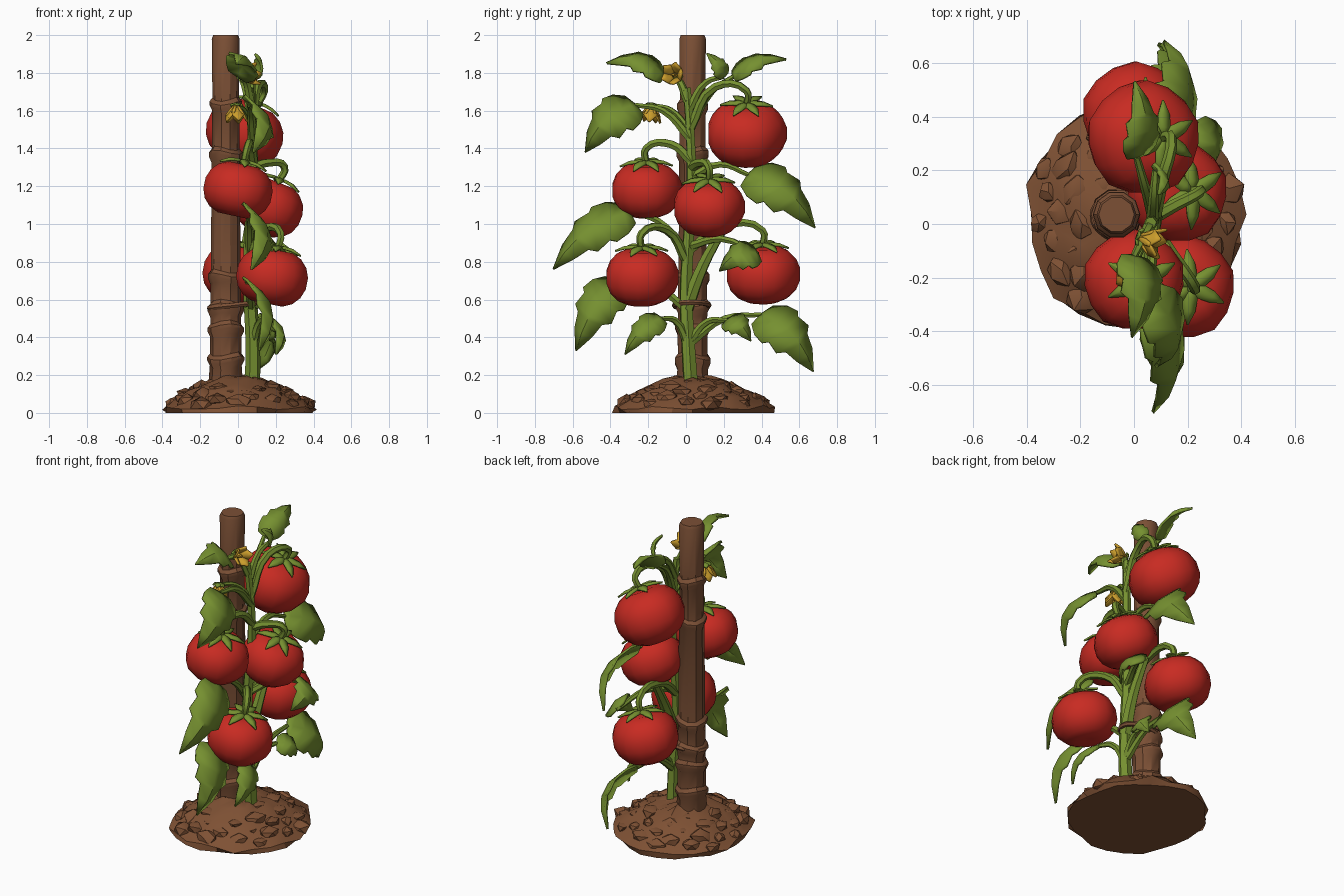
import bpy, bmesh, math, random
from mathutils import Vector, Matrix

random.seed(4)
if "Cube" in bpy.data.objects:
    bpy.data.objects.remove(bpy.data.objects["Cube"])


def material(name, red, green, blue):
    mat = bpy.data.materials.new(name)
    mat.use_nodes = True
    mat.diffuse_color = (red, green, blue, 1)
    shader = next(node for node in mat.node_tree.nodes if node.type == "BSDF_PRINCIPLED")
    shader.inputs["Base Color"].default_value = mat.diffuse_color
    return mat


BROWN = material("earth brown", .21, .082, .034)
WOOD = material("stake wood", .2, .08, .036)
GREEN = material("leaf green", .18, .28, .03)
RED = material("ripe red", .58, .024, .016)
YELLOW = material("flower yellow", .6, .34, .025)


def finish(name, bm, mat, angle=40, thick=0):
    bmesh.ops.recalc_face_normals(bm, faces=bm.faces)
    mesh = bpy.data.meshes.new(name)
    bm.to_mesh(mesh)
    bm.free()
    mesh.materials.append(mat)
    obj = bpy.data.objects.new(name, mesh)
    bpy.context.collection.objects.link(obj)
    if thick:
        solid = obj.modifiers.new("thickness", "SOLIDIFY")
        solid.thickness, solid.offset = thick, 0
    bpy.ops.object.select_all(action="DESELECT")
    obj.select_set(True)
    bpy.context.view_layer.objects.active = obj
    bpy.ops.object.shade_smooth_by_angle(angle=math.radians(angle))


def skin(bm, rows, closed):
    """Join successive rows of vertices with quads."""
    for low, high in zip(rows, rows[1:]):
        count = len(low)
        for i in range(count if closed else count - 1):
            j = (i + 1) % count
            bm.faces.new((low[i], low[j], high[j], high[i]))


def lathe(name, profile, sides, shape, mat, angle):
    """Turn a profile, letting shape(radius, height, direction) place each point."""
    bm = bmesh.new()
    rings = [[bm.verts.new(shape(r, z, math.tau * i / sides)) for i in range(sides)]
             for r, z in profile]
    skin(bm, rings, True)
    bm.faces.new(rings[0])
    bm.faces.new(rings[-1])
    finish(name, bm, mat, angle)


def tube(name, points, start, end, mat=GREEN, cyclic=False):
    """Tapered round stem through the given points."""
    curve = bpy.data.curves.new(name, "CURVE")
    curve.dimensions = "3D"
    curve.bevel_depth, curve.bevel_resolution, curve.resolution_u = 1, 1, 4
    curve.use_fill_caps = True
    spline = curve.splines.new("BEZIER")
    last = len(points) - 1
    spline.bezier_points.add(last)
    spline.use_cyclic_u = cyclic
    for i, (knot, place) in enumerate(zip(spline.bezier_points, points)):
        knot.co = place
        knot.handle_left_type = knot.handle_right_type = "AUTO"
        knot.radius = start + (end - start) * i / last
    helper = bpy.data.objects.new(name, curve)
    bpy.context.collection.objects.link(helper)
    graph = bpy.context.evaluated_depsgraph_get()
    bm = bmesh.new()
    bm.from_mesh(bpy.data.meshes.new_from_object(helper.evaluated_get(graph)))
    bpy.data.objects.remove(helper)
    finish(name, bm, mat, 50)


# Lobed outline: position along the midrib, share of the half width
OUTLINE = [(0, .05), (.06, .6), (.2, .9), (.36, 1), (.4, .8), (.58, .88), (.63, .58), (.8, .42), (1, .01)]


def leaf(base, tip, half, facing):
    along = tip - base
    side = along.cross(facing).normalized()
    up = side.cross(along).normalized()
    if up.z < 0:
        up.negate()
    bm = bmesh.new()
    rows = []
    for t, share in OUTLINE:
        width = half * share
        middle = base + along * t + up * half * 3.2 * t * (1 - t)
        edge = middle - up * width * .3 - along * share * .07
        rows.append([bm.verts.new(p) for p in (edge + side * width, middle, edge - side * width)])
    skin(bm, rows, False)
    finish("leaf", bm, GREEN, 35, .014)


def star(name, matrix, profile, count, mat):
    """Ring of pointed blades, used for calyxes and petals."""
    bm = bmesh.new()
    for k in range(count):
        turn = matrix @ Matrix.Rotation(math.tau * (k + random.uniform(-.1, .1)) / count, 4, "Z")
        rows = [[bm.verts.new(turn @ Vector((r, way * width, z - abs(way) * width / 4)))
                 for way in (-1, 0, 1)] for r, z, width in profile]
        skin(bm, rows, False)
    finish(name, bm, mat, 35, .01)


def frame(place, axis):
    return Matrix.Translation(place) @ Vector(axis).to_track_quat("Z", "Y").to_matrix().to_4x4()


# Soil mound
def mound(r, z, turn):
    reach = r * random.uniform(.95, 1.06)
    height = z + random.uniform(-.015, .015) if z else 0
    return reach * math.cos(turn), .035 + reach * math.sin(turn) * 1.04, max(0, height)


slope = [(.4 - .36 * t, .03 + .16 * math.sin(t * math.pi / 2)) for t in (i / 6 for i in range(7))]
lathe("soil_mound", [(.395, 0)] + slope, 24, mound, BROWN, 30)

# Clods pressed into the mound
bm = bmesh.new()
for k in range(44):
    reach = .12 + .25 * math.sqrt(k / 43)
    spin = Matrix.Rotation(k * 2.4, 3, "Z")
    place = spin @ Vector((reach, 0, .19 - .13 * (reach / .37) ** 2)) + Vector((0, .035, -.02))
    size = random.uniform(.035, .062)
    for vert in bmesh.ops.create_icosphere(bm, subdivisions=1, radius=size)["verts"]:
        lump = Vector((vert.co.x, vert.co.y * 1.2, vert.co.z * .75)) * random.uniform(.85, 1.15)
        vert.co = spin @ lump + place
        vert.co.z = max(.004, vert.co.z)
finish("soil_clods", bm, BROWN, 35)

# Stake with knots along it
profile = [(.095, .1)]
for z in (.28, .45, .56, .72, 1.37, 1.63):
    r = .091 - z * .009
    profile += [(r - .004, z - .04), (r + .01, z - .01), (r + .01, z + .01), (r - .006, z + .03)]
profile += [(.074, 1.98), (.066, 2)]


def pole(r, z, turn):
    wave = .012 * math.sin(turn * 2 + z * 9) if z < 1.9 else 0
    return r * math.cos(turn) - .065, r * math.sin(turn) + .035, z + wave


lathe("stake", profile, 10, pole, WOOD, 35)

# Tie holding the plant to the stake
loop = [(.13 * math.cos(turn) - .02, .09 * math.sin(turn) + .03, .57 + .015 * math.cos(turn))
        for turn in (k * math.pi / 4 for k in range(8))]
tube("stake_tie", loop, .015, .015, WOOD, True)


# Main vine and its fork
def vine(z):
    return Vector((.07 + .01 * math.sin(z * 6), .015 + .015 * math.cos(z * 5), z))


tube("main_vine", [vine(.1 + i * .27) for i in range(7)], .042, .022)
tube("vine_fork", [vine(.55), (.08, .09, .78), (.08, .2, .98)], .04, .024)

# Fruit: centre, radius, sideways tilt, height where the stalk leaves the vine
FRUIT = [((.035, .32, 1.48), .212, .46, 1.5),
         ((0, -.21, 1.18), .187, .22, 1.33),
         ((.16, .12, 1.09), .19, .4, 1.3),
         ((.18, -.235, .72), .194, .2, .8),
         ((.005, .405, .735), .197, .2, .85)]
for centre, radius, tilt, start in FRUIT:
    matrix = frame(centre, (tilt, 0, 1))
    high = radius * .84

    def lobed(r, z, turn):
        reach = r * (1 + .025 * math.cos(turn * 5) * r / radius)
        return matrix @ Vector((reach * math.cos(turn), reach * math.sin(turn), z))

    profile = []
    for i in range(10):
        polar = math.pi * (.04 + .92 * i / 9)
        r, level = radius * math.sin(polar), math.cos(polar)
        dip = .03 * math.exp(-(r / .06) ** 2)
        profile.append((r, math.copysign(high * abs(level) ** .9 - dip, level)))
    lathe("tomato", profile, 15, lobed, RED, 60)

    sepal = [(r, high * math.sqrt(1 - (r / radius) ** 2) + r * .18, width)
             for r, width in ((.005, .012), (.04, .027), (.09, .022), (.14, .002))]
    star("calyx", matrix, sepal, 6, GREEN)
    crown, above = (matrix @ Vector((0, 0, high + lift)) for lift in (-.02, .07))
    middle = vine(start).lerp(above, .45)
    middle.z = max(start, above.z) + .02
    tube("fruit_stalk", [vine(start), middle, above, crown], .026, .018)

# Leaves: height on the vine, base, tip, half width
LEAVES = [(1.5, (.01, .25, 1.78), (0, .53, 1.87), .08),
          (1.6, (.08, .2, 1.78), (.09, .11, 1.9), .05),
          (1.65, (0, -.12, 1.78), (-.01, -.42, 1.85), .1),
          (1.45, (.06, -.27, 1.63), (.08, -.53, 1.38), .13),
          (1.25, (.1, .33, 1.26), (.11, .68, .98), .14),
          (.85, (.06, -.3, 1.06), (.07, -.7, .76), .13),
          (.55, (.05, -.36, .69), (.11, -.58, .33), .13),
          (.36, (.16, -.13, .5), (.2, -.32, .31), .08),
          (.36, (.12, .22, .49), (.17, .34, .38), .075),
          (.36, (.07, .4, .52), (.09, .67, .22), .14),
          (.88, (.23, .38, .84), (.25, .18, .75), .095)]
for start, base, tip, half in LEAVES:
    base, tip = Vector(base), Vector(tip)
    bend = vine(start).lerp(base, .5) + Vector((0, 0, .06))
    tube("leaf_stalk", [vine(start), bend, base], .024, .013)
    upper = tip.z > 1.8 and half > .06
    leaf(base, tip, half, Vector((.55, 0, .83) if upper else (.8, 0, .6)))

# Flowers on short stalks: vine height, place, axis
for start, place, axis in ((1.6, (.02, -.05, 1.78), (.9, -.3, .2)),
                           (1.5, (-.01, -.18, 1.63), (0, -.15, -1))):
    bend = vine(start).lerp(Vector(place), .5) + Vector((0, 0, .04))
    tube("flower_stalk", [vine(start), bend, place], .016, .011)
    matrix = frame(place, axis)
    petal = [(.055 * t + .005, .09 * t ** .8, width)
             for t, width in ((0, .008), (.35, .028), (.65, .034), (1, .004))]
    star("flower_petals", matrix, petal, 5, YELLOW)
    star("flower_calyx", matrix, [(r * .6, z * .15 - .008, width / 2) for r, z, width in petal], 5, GREEN)
    bm = bmesh.new()
    bmesh.ops.create_cone(bm, segments=6, radius1=.02, radius2=.006, depth=.06, cap_ends=True,
                          matrix=matrix @ Matrix.Translation((0, 0, .03)))
    finish("flower_centre", bm, YELLOW, 30)
